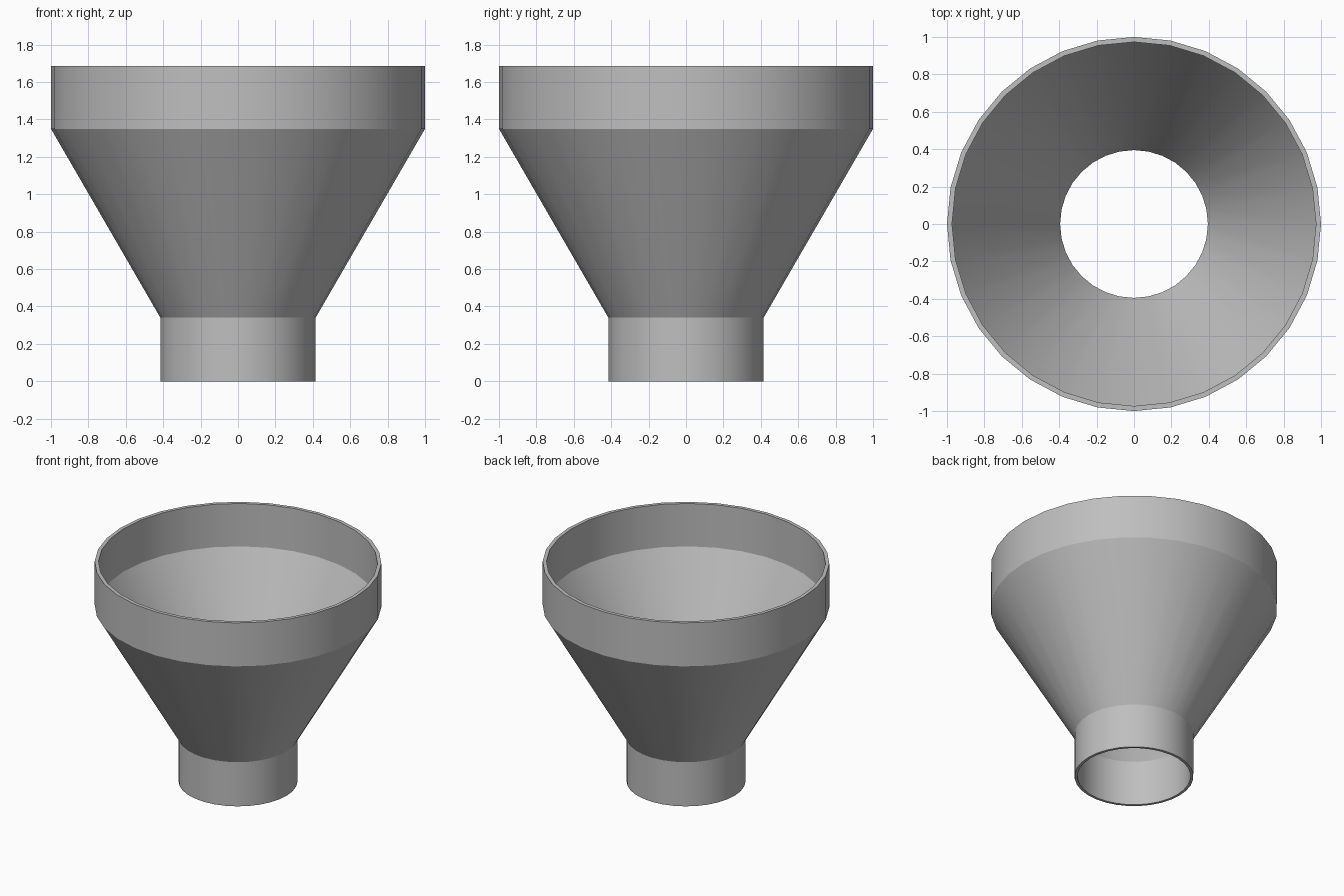
import bpy
import bmesh
import math

cube = bpy.data.objects.get("Cube")
if cube:
    bpy.data.objects.remove(cube, do_unlink=True)

SEGMENTS = 32

# Plain grey material
grey = bpy.data.materials.new("plain_grey")
grey.use_nodes = True
colour = (0.52, 0.52, 0.52, 1)
grey.diffuse_color = colour
grey.node_tree.nodes["Principled BSDF"].inputs["Base Color"].default_value = colour

# Closed wall section: outside going up, then inside going down (radius, height)
section = [
    (0.415, 0), (0.415, 0.34), (1, 1.35), (1, 1.685),
    (0.973, 1.685), (0.973, 1.355), (0.395, 0.345), (0.395, 0),
]


def lathe(name, profile, material):
    """Revolve a closed profile around the z axis."""
    bm = bmesh.new()
    rings = []
    for radius, z in profile:
        ring = []
        for i in range(SEGMENTS):
            a = math.tau * i / SEGMENTS
            ring.append(bm.verts.new((radius * math.cos(a), radius * math.sin(a), z)))
        rings.append(ring)
    for k, low in enumerate(rings):
        high = rings[(k + 1) % len(rings)]
        for i in range(SEGMENTS):
            j = (i + 1) % SEGMENTS
            bm.faces.new((low[i], low[j], high[j], high[i]))
    bmesh.ops.recalc_face_normals(bm, faces=bm.faces)
    mesh = bpy.data.meshes.new(name)
    bm.to_mesh(mesh)
    bm.free()
    mesh.materials.append(material)
    obj = bpy.data.objects.new(name, mesh)
    bpy.context.collection.objects.link(obj)
    return obj


# Hollow funnel with straight spout and rim collar
funnel = lathe("funnel_reducer", section, grey)
bpy.ops.object.select_all(action="DESELECT")
funnel.select_set(True)
bpy.context.view_layer.objects.active = funnel
bpy.ops.object.shade_smooth_by_angle(angle=math.radians(25))
